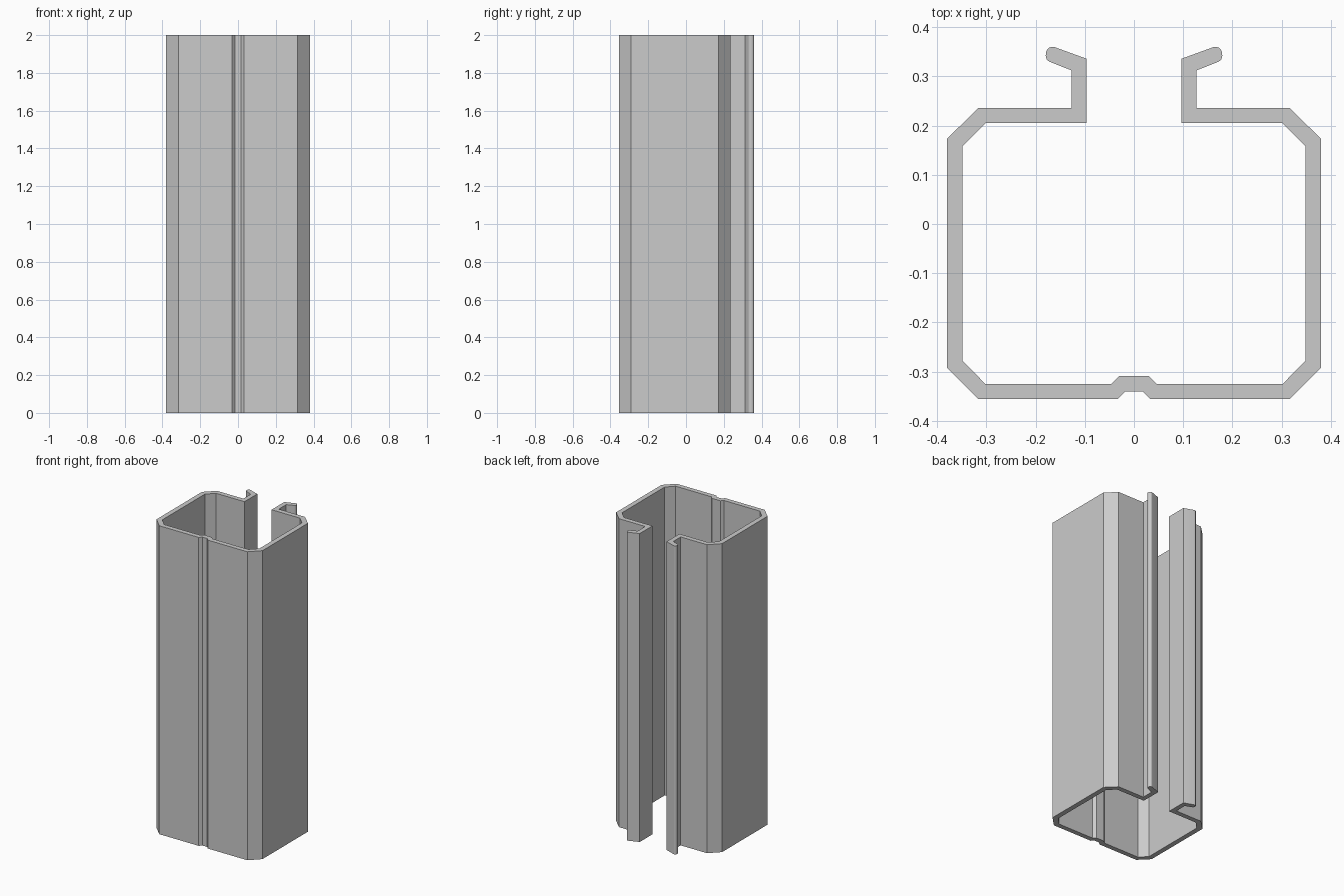
import bpy
import bmesh
import math

cube = bpy.data.objects.get("Cube")
if cube:
    bpy.data.objects.remove(cube, do_unlink=True)

HEIGHT = 2.0

grey = bpy.data.materials.new("plain grey")
grey.use_nodes = True
colour = (0.6, 0.6, 0.6, 1)
grey.diffuse_color = colour
grey.node_tree.nodes["Principled BSDF"].inputs["Base Color"].default_value = colour


def arc(cx, cy, r, start, end, steps=5):
    """Points of a rounded corner, angles in degrees."""
    angles = [math.radians(start + (end - start) * i / steps) for i in range(steps + 1)]
    return [(cx + r * math.cos(a), cy + r * math.sin(a)) for a in angles]


# Outer wall of the left half: front groove, chamfered corners, slot edge
outer = [(0.017, -0.34), (0.033, -0.356), (0.316, -0.356), (0.38, -0.292),
         (0.38, 0.173), (0.316, 0.236), (0.127, 0.236), (0.127, 0.312)]
# Rounded end of the bent lip
lip_tip = arc(0.166, 0.342, 0.0135, -70, 20) + arc(0.1655, 0.3465, 0.0135, 20, 110)
# Inner wall back to the groove
inner = [(0.097, 0.336), (0.097, 0.205), (0.301, 0.205), (0.348, 0.158),
         (0.348, -0.278), (0.302, -0.325), (0.046, -0.325), (0.03, -0.309)]

half = outer + lip_tip + inner
outline = half + [(-x, y) for x, y in reversed(half)]

# Extrude the whole section upwards
bm = bmesh.new()
base = bm.faces.new([bm.verts.new((x, y, 0)) for x, y in outline])
top = bmesh.ops.extrude_face_region(bm, geom=[base], use_keep_orig=True)
bmesh.ops.translate(bm, vec=(0, 0, HEIGHT),
                    verts=[v for v in top["geom"] if isinstance(v, bmesh.types.BMVert)])
bmesh.ops.recalc_face_normals(bm, faces=bm.faces)

mesh = bpy.data.meshes.new("slotted_channel")
bm.to_mesh(mesh)
bm.free()
mesh.materials.append(grey)
channel = bpy.data.objects.new("slotted_channel", mesh)
bpy.context.collection.objects.link(channel)

# Smooth only the rounded lip ends
bpy.context.view_layer.objects.active = channel
channel.select_set(True)
bpy.ops.object.shade_smooth_by_angle(angle=math.radians(25))
